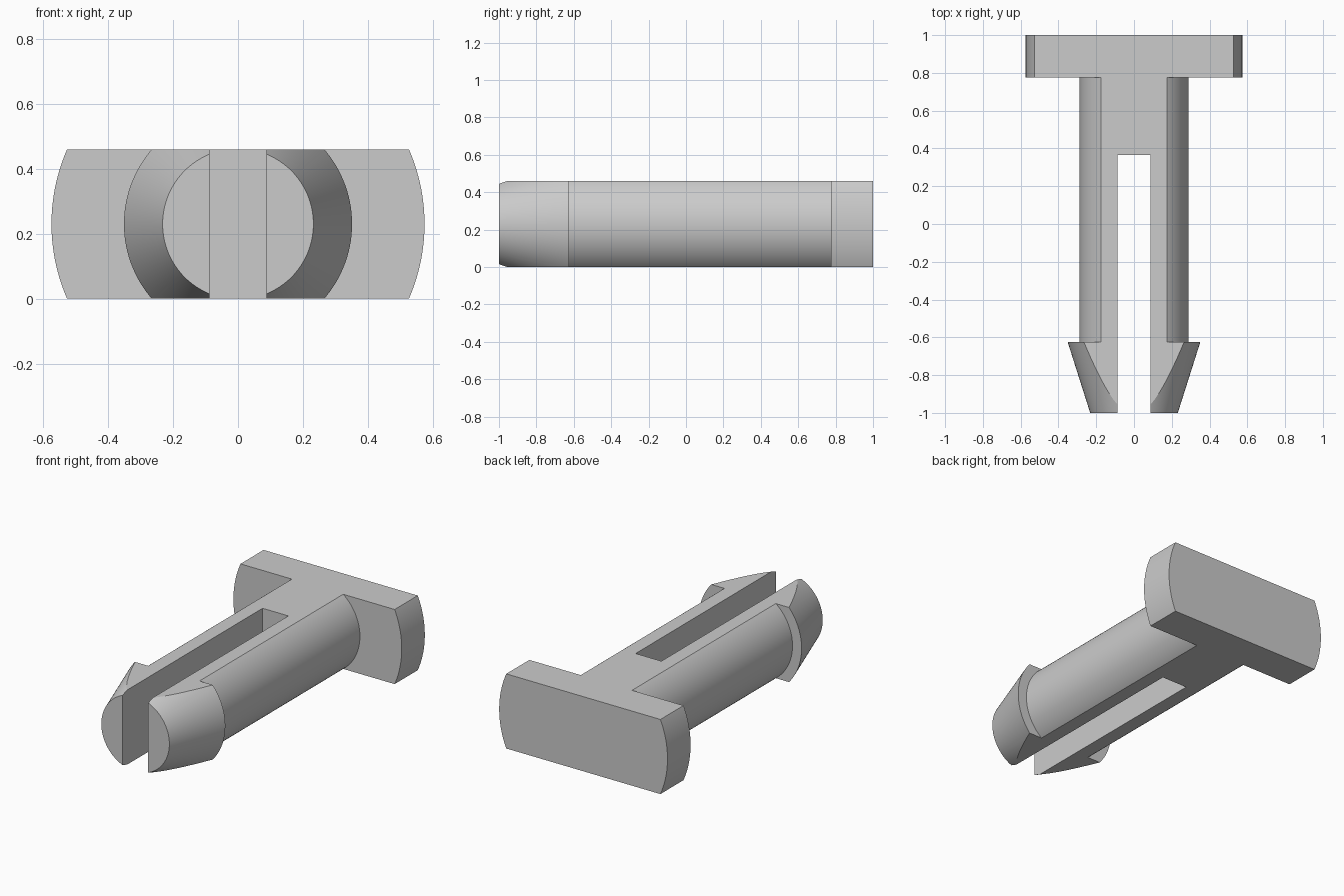
import bpy, bmesh, math
from mathutils import Matrix, Vector

cube = bpy.data.objects.get("Cube")
if cube:
    bpy.data.objects.remove(cube, do_unlink=True)

HALF_H = 0.23          # half the thickness between the two flats
SLOT_HALF, SLOT_END = 0.088, 0.365
SEGMENTS = 128

grey = bpy.data.materials.new("plain grey")
grey.use_nodes = True
colour = (0.6, 0.6, 0.6, 1)
grey.diffuse_color = colour
grey.node_tree.nodes["Principled BSDF"].inputs["Base Color"].default_value = colour


def add_object(name, bm):
    mesh = bpy.data.meshes.new(name)
    bm.to_mesh(mesh)
    bm.free()
    obj = bpy.data.objects.new(name, mesh)
    bpy.context.collection.objects.link(obj)
    return obj


def add_box(name, low, high):
    low, high = Vector(low), Vector(high)
    bm = bmesh.new()
    bmesh.ops.create_cube(bm, size=1, matrix=Matrix.Translation((low + high) / 2)
                          @ Matrix.Diagonal((high - low).to_4d()))
    return add_object(name, bm)


# Turned pin: tapered tip, barb shoulder, shaft and wide head, as (radius, y)
profile = [(0, -1), (0.232, -1), (0.351, -0.625), (0.289, -0.625),
           (0.289, 0.775), (0.574, 0.775), (0.574, 1), (0, 1)]
bm = bmesh.new()
verts = [bm.verts.new((r, y, HALF_H)) for r, y in profile]
edges = [bm.edges.new(pair) for pair in zip(verts, verts[1:])]
bmesh.ops.spin(bm, geom=verts + edges, cent=(0, 0, HALF_H), axis=(0, 1, 0),
               angle=math.tau, steps=SEGMENTS)
bmesh.ops.remove_doubles(bm, verts=bm.verts, dist=1e-5)
bmesh.ops.dissolve_limit(bm, angle_limit=0.001, verts=bm.verts, edges=bm.edges)
bmesh.ops.recalc_face_normals(bm, faces=bm.faces)
pin = add_object("split_pin", bm)
pin.data.materials.append(grey)

# Flats above and below, then the slot between the two prongs
flats = add_box("flats_cutter", (-2, -2, 0), (2, 2, 2 * HALF_H))
slot = add_box("slot_cutter", (-SLOT_HALF, -2, -1), (SLOT_HALF, SLOT_END, 1))
bpy.ops.object.select_all(action="DESELECT")
pin.select_set(True)
bpy.context.view_layer.objects.active = pin
for cutter, operation in ((flats, "INTERSECT"), (slot, "DIFFERENCE")):
    cutter.hide_render = True
    mod = pin.modifiers.new(cutter.name, "BOOLEAN")
    mod.object, mod.operation, mod.solver = cutter, operation, "EXACT"
    bpy.ops.object.modifier_apply(modifier=mod.name)
    bpy.data.objects.remove(cutter, do_unlink=True)

bpy.ops.object.shade_smooth_by_angle(angle=math.radians(15))
